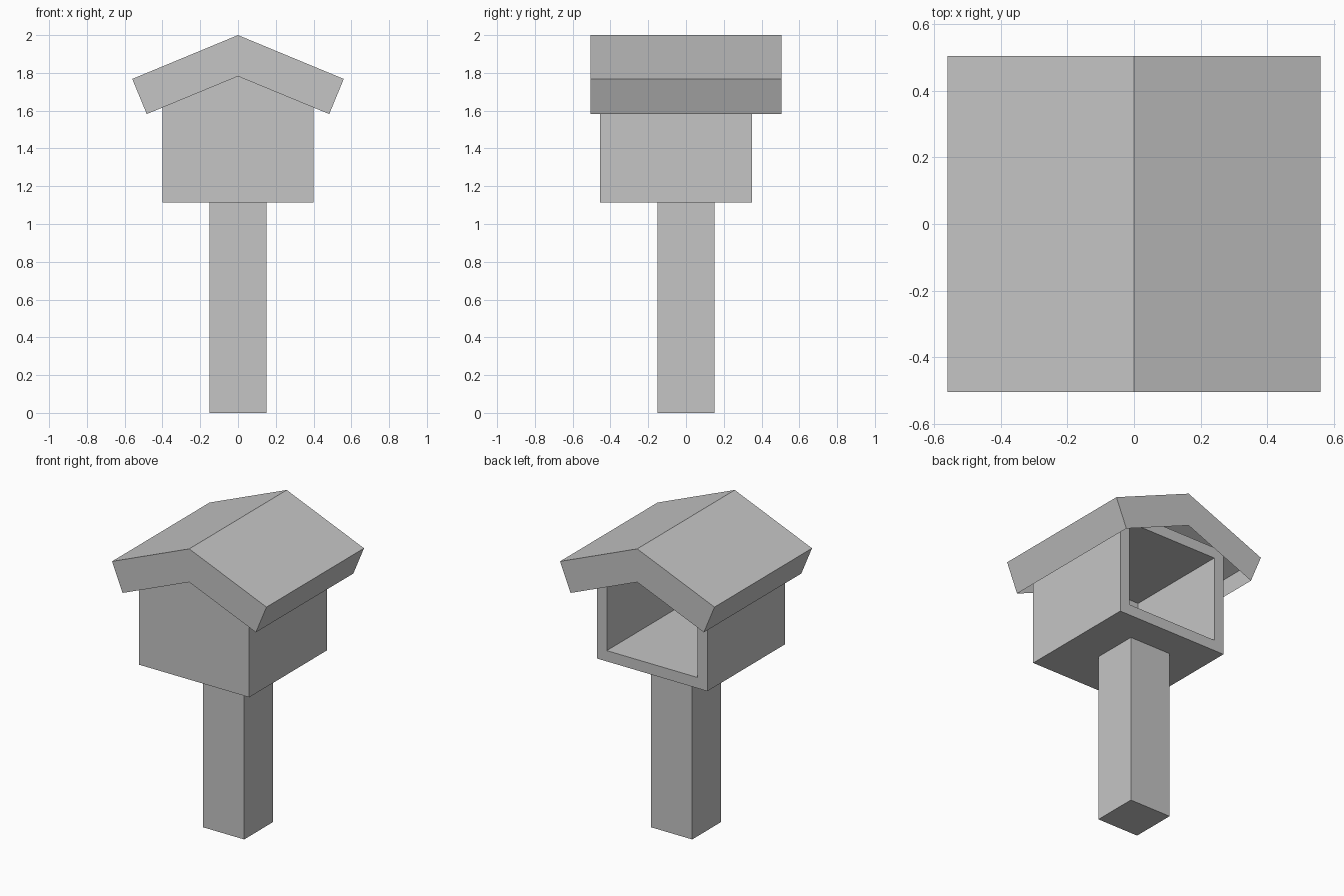
import bpy
import bmesh
from mathutils import Matrix, Vector

cube = bpy.data.objects.get("Cube")
if cube:
    bpy.data.objects.remove(cube, do_unlink=True)

grey = bpy.data.materials.new("plain_grey")
grey.use_nodes = True
colour = (0.56, 0.56, 0.56, 1)
grey.diffuse_color = colour
grey.node_tree.nodes["Principled BSDF"].inputs["Base Color"].default_value = colour


def add_object(name, bm):
    mesh = bpy.data.meshes.new(name)
    bm.to_mesh(mesh)
    bm.free()
    mesh.materials.append(grey)
    obj = bpy.data.objects.new(name, mesh)
    bpy.context.collection.objects.link(obj)
    return obj


def block(low, high):
    """Box between two opposite corners."""
    low, high = Vector(low), Vector(high)
    bm = bmesh.new()
    bmesh.ops.create_cube(bm, size=1, matrix=Matrix.Translation((low + high) / 2)
                          @ Matrix.Diagonal((*(high - low), 1)))
    return bm


# Post
add_object("post", block((-0.15, -0.15, 0), (0.15, 0.15, 1.115)))

# House: a box hollowed out from its open back
wall = 0.1
bm = block((-0.4, -0.455, 1.115), (0.4, 0.35, 1.82))
back = max(bm.faces, key=lambda f: f.calc_center_median().y)
bmesh.ops.inset_region(bm, faces=[back], thickness=wall)
for v in back.verts:
    v.co.y -= 0.01
inner = bmesh.ops.extrude_discrete_faces(bm, faces=[back])["faces"][0]
for v in inner.verts:
    v.co.y = -0.455 + wall
# Straighten the rim of the opening
for v in bm.verts:
    if abs(v.co.y - 0.34) < 0.001:
        v.co.y = 0.35
add_object("house", bm)

# Roof: gabled shell with gable ends and eaves, open underneath
profile = [(0, 2.0), (-0.56, 1.768), (-0.483, 1.582),
           (0, 1.782), (0.483, 1.582), (0.56, 1.768)]
depth = 0.505
bm = bmesh.new()
front = [bm.verts.new((x, -depth, z)) for x, z in profile]
rear = [bm.verts.new((x, depth, z)) for x, z in profile]
bm.faces.new(front)
bm.faces.new(rear[::-1])
underside = (2, 3)
for i in range(len(profile)):
    if i not in underside:
        j = (i + 1) % len(profile)
        bm.faces.new((front[j], front[i], rear[i], rear[j]))
add_object("roof", bm)
